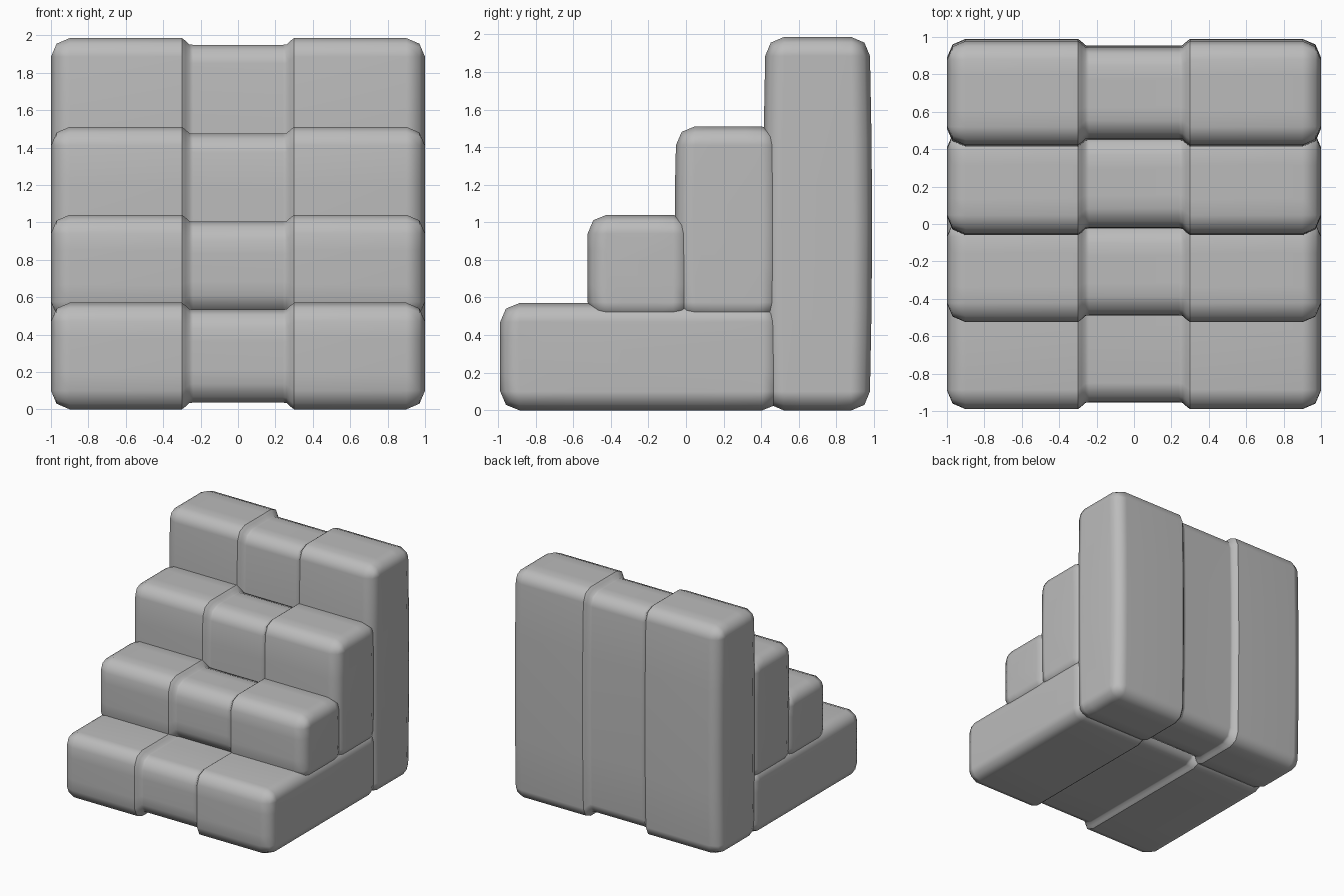
import bpy, bmesh
from mathutils import Vector

cube = bpy.data.objects.get("Cube")
if cube:
    bpy.data.objects.remove(cube)

grey = bpy.data.materials.new("soft_grey")
grey.use_nodes = True
colour = (0.5, 0.5, 0.5, 1)
grey.diffuse_color = colour
grey.node_tree.nodes["Principled BSDF"].inputs["Base Color"].default_value = colour

RADIUS = 0.1
SEAM = 0.3
# Stations along x for one half: (x, inset, corner radius)
HALF = [(1, RADIUS, 0), (0.97, 0.03, 0.07), (0.9, 0, RADIUS), (SEAM, 0, RADIUS),
        (0.28, 0.015, RADIUS), (0.26, 0.034, RADIUS), (0.24, 0.036, RADIUS)]
STATIONS = [(-x, d, r) for x, d, r in HALF] + HALF[::-1]


def rounded_outline(y0, y1, z0, z1, radius, bulge):
    """Rounded rectangle with subdivided sides; front and back bow outwards."""
    corners = [(y0, z0, 1, 1), (y1, z0, -1, 1), (y1, z1, -1, -1), (y0, z1, 1, -1)]
    arcs = []
    for i, (y, z, sy, sz) in enumerate(corners):
        arc = [(y, z + sz * radius),
               (y + sy * radius * 0.29, z + sz * radius * 0.29),
               (y + sy * radius, z)]
        arcs.append([Vector(p) for p in (arc if i % 2 == 0 else arc[::-1])])
    points = []
    for i, arc in enumerate(arcs):
        end, start = arc[-1], arcs[(i + 1) % 4][0]
        points += arc + [end.lerp(start, k / 4) for k in (1, 2, 3)]
    yc, zc = (y0 + y1) / 2, (z0 + z1) / 2
    for p in points:
        t = (p.y - zc) / ((z1 - z0) / 2)
        p.x -= bulge * t * t * (p.x - yc) / ((y1 - y0) / 2)
    return points


def cushion(name, y0, y1, z0, z1, bulge):
    """Padded block with a recessed middle panel, lofted along x."""
    bm = bmesh.new()
    rings = []
    for x, d, r in STATIONS:
        outline = rounded_outline(y0 + d, y1 - d, z0 + d, z1 - d, r, bulge)
        rings.append([bm.verts.new((x, p.x, p.y)) for p in outline])
    for a, b in zip(rings, rings[1:]):
        for i in range(len(a)):
            j = (i + 1) % len(a)
            bm.faces.new((a[i], a[j], b[j], b[i]))
    bm.faces.new(rings[0])
    bm.faces.new(rings[-1])
    bmesh.ops.remove_doubles(bm, verts=bm.verts, dist=0.0001)
    bmesh.ops.recalc_face_normals(bm, faces=bm.faces)
    for f in bm.faces:
        f.smooth = True
    # Crisp seams beside the recessed panel
    for e in bm.edges:
        if all(abs(abs(v.co.x) - SEAM) < 0.001 for v in e.verts):
            e.smooth = False
    mesh = bpy.data.meshes.new(name)
    bm.to_mesh(mesh)
    bm.free()
    mesh.materials.append(grey)
    obj = bpy.data.objects.new(name, mesh)
    bpy.context.collection.objects.link(obj)
    mod = obj.modifiers.new("padded_shading", "WEIGHTED_NORMAL")
    mod.keep_sharp = True


# Four overlapping cushions forming the steps
cushion("base_step", -0.99, 0.51, 0, 0.57, 0.004)
cushion("second_step", -0.525, 0.035, 0.475, 1.04, 0.004)
cushion("third_step", -0.06, 0.51, 0.475, 1.51, 0.01)
cushion("back_step", 0.41, 0.99, 0, 1.985, 0.014)
